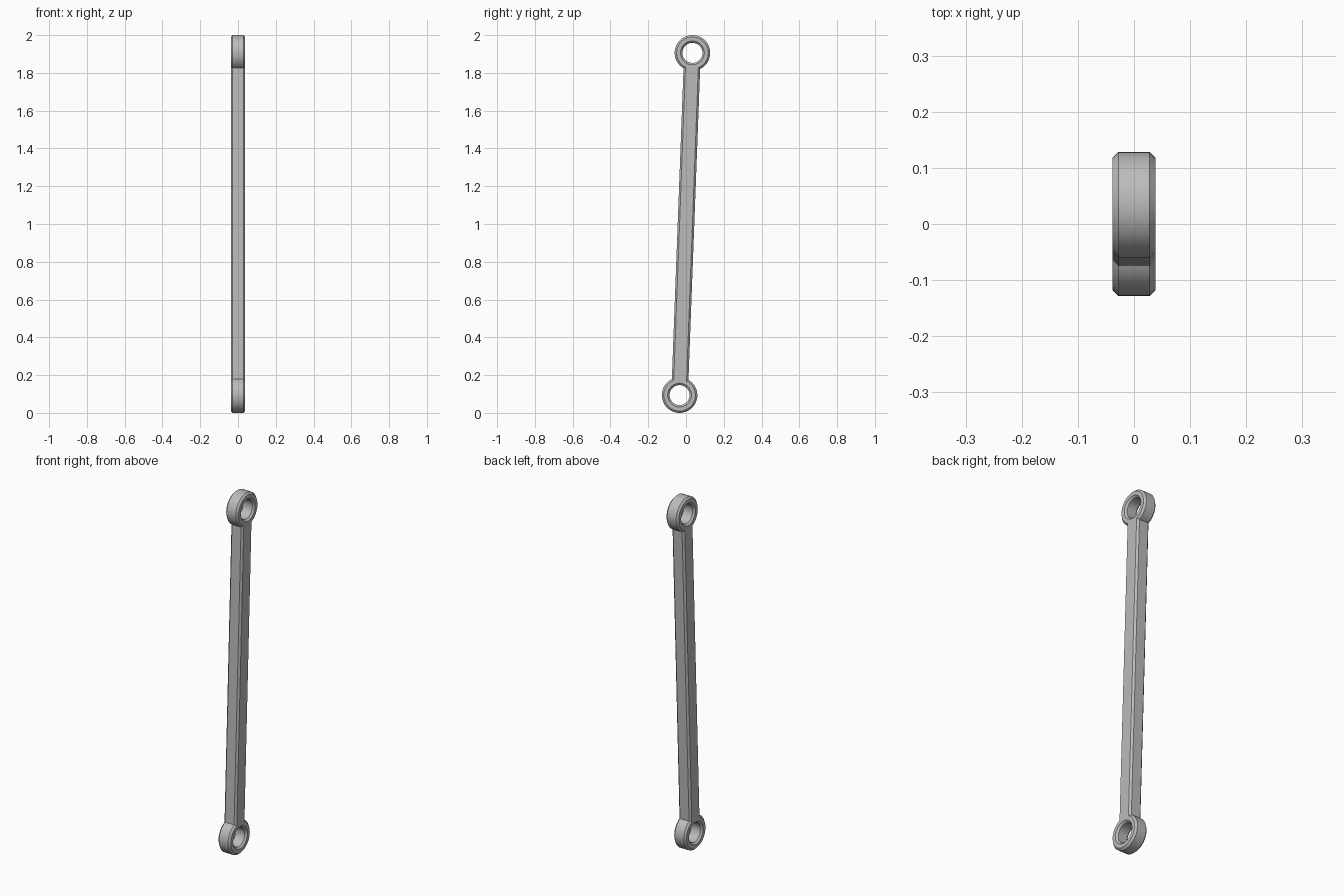
import bpy, bmesh, math
from mathutils import Matrix, Vector

cube = bpy.data.objects.get("Cube")
if cube:
    bpy.data.objects.remove(cube, do_unlink=True)

steel = bpy.data.materials.new("grey_steel")
steel.use_nodes = True
colour = (0.5, 0.5, 0.5, 1)
steel.diffuse_color = colour
steel.node_tree.nodes["Principled BSDF"].inputs["Base Color"].default_value = colour

HALF = 0.038      # half thickness along x
CHAMFER = 0.01
OUTER, HOLE = 0.094, 0.053
lower = Vector((0, -0.034, OUTER))
upper = Vector((0, 0.034, 2 - OUTER))


def finish(bm, name):
    bmesh.ops.recalc_face_normals(bm, faces=bm.faces)
    mesh = bpy.data.meshes.new(name)
    bm.to_mesh(mesh)
    bm.free()
    mesh.materials.append(steel)
    obj = bpy.data.objects.new(name, mesh)
    bpy.context.collection.objects.link(obj)
    bpy.ops.object.select_all(action='DESELECT')
    obj.select_set(True)
    bpy.context.view_layer.objects.active = obj
    bpy.ops.object.shade_smooth_by_angle(angle=math.radians(30))


def eye_ring(name, centre):
    # Chamfered section, turned about the x axis
    flat = HALF - CHAMFER
    half_section = [(HOLE, flat), (HOLE + CHAMFER, HALF),
                    (OUTER - CHAMFER, HALF), (OUTER, flat)]
    section = half_section + [(r, -x) for r, x in reversed(half_section)]
    bm = bmesh.new()
    verts = [bm.verts.new(centre + Vector((x, 0, r))) for r, x in section]
    edges = [bm.edges.new((v, verts[i - 1])) for i, v in enumerate(verts)]
    bmesh.ops.spin(bm, geom=verts + edges, cent=centre, axis=(1, 0, 0),
                   angle=math.tau, steps=64)
    bmesh.ops.remove_doubles(bm, verts=bm.verts, dist=0.0001)
    finish(bm, name)


def link_bar():
    # Straight bar with chamfered long edges, ending inside both rings
    along = upper - lower
    length = along.length - 0.152
    tilt = Vector((0, 0, 1)).rotation_difference(along).to_matrix().to_4x4()
    bm = bmesh.new()
    bmesh.ops.create_cube(bm, size=1)
    bmesh.ops.scale(bm, vec=(HALF * 2, 0.088, length), verts=bm.verts)
    long_edges = [e for e in bm.edges
                  if abs(e.verts[0].co.z - e.verts[1].co.z) > 1]
    bmesh.ops.bevel(bm, geom=long_edges, offset=CHAMFER, segments=1,
                    affect='EDGES')
    place = Matrix.Translation((lower + upper) / 2) @ tilt
    bmesh.ops.transform(bm, matrix=place, verts=bm.verts)
    finish(bm, "link_bar")


eye_ring("lower_eye_ring", lower)
eye_ring("upper_eye_ring", upper)
link_bar()
